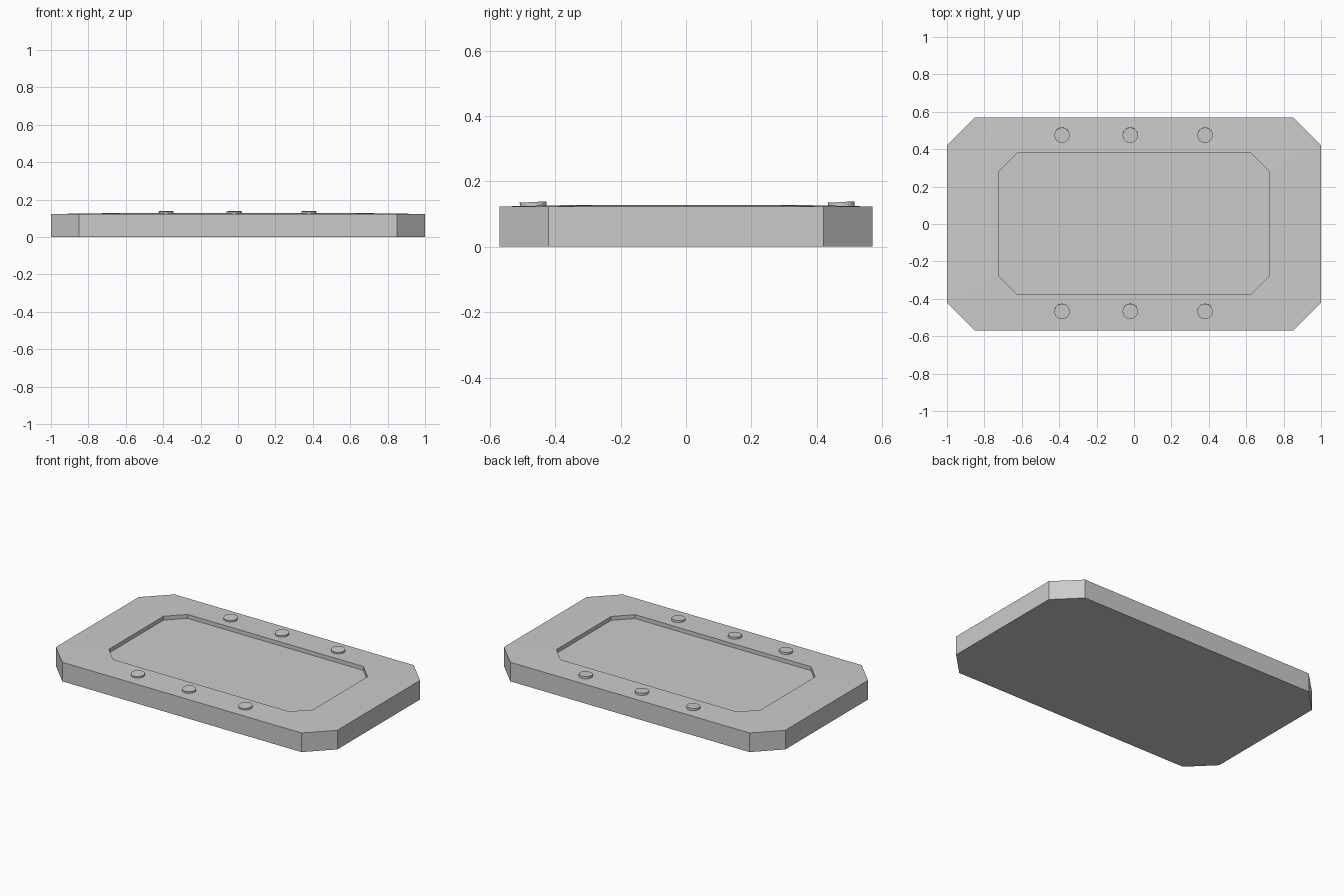
import bpy, bmesh, math
from mathutils import Matrix

if "Cube" in bpy.data.objects:
    bpy.data.objects.remove(bpy.data.objects["Cube"])


def octagon(hx, hy, c, z, cy=0.0):
    """Rectangle with cut corners, counter-clockwise."""
    pts = [(hx, -hy + c), (hx, hy - c), (hx - c, hy), (-hx + c, hy),
           (-hx, hy - c), (-hx, -hy + c), (-hx + c, -hy), (hx - c, -hy)]
    return [(x, y + cy, z) for x, y in pts]


def finish(bm, name):
    bmesh.ops.recalc_face_normals(bm, faces=bm.faces[:])
    me = bpy.data.meshes.new(name)
    bm.to_mesh(me)
    bm.free()
    ob = bpy.data.objects.new(name, me)
    bpy.context.collection.objects.link(ob)
    return ob


# Plate: outer wall, gently sloped rim, recess wall and recess floor
bm = bmesh.new()
profile = [octagon(1.0, 0.57, 0.15, 0.0),
           octagon(1.0, 0.57, 0.15, 0.123),
           octagon(0.725, 0.378, 0.10, 0.127, 0.002),
           octagon(0.725, 0.378, 0.10, 0.102, 0.002)]
rings = [[bm.verts.new(p) for p in ring] for ring in profile]
for a, b in zip(rings, rings[1:]):
    for i in range(8):
        j = (i + 1) % 8
        bm.faces.new((a[i], a[j], b[j], b[i]))
bm.faces.new(rings[0])
bm.faces.new(rings[-1])
finish(bm, "plate")

# Bolt heads: low discs, slightly tilted, in two rows of three
for row, y in (("front", -0.467), ("back", 0.475)):
    for n, x in enumerate((-0.385, -0.02, 0.38), 1):
        bm = bmesh.new()
        bmesh.ops.create_cone(
            bm, cap_ends=True, segments=24, radius1=0.041, radius2=0.041,
            depth=0.022,
            matrix=Matrix.Translation((x, y, 0.1258)) @ Matrix.Rotation(math.radians(3), 4, 'X'))
        finish(bm, f"bolt_head_{row}_{n}")
